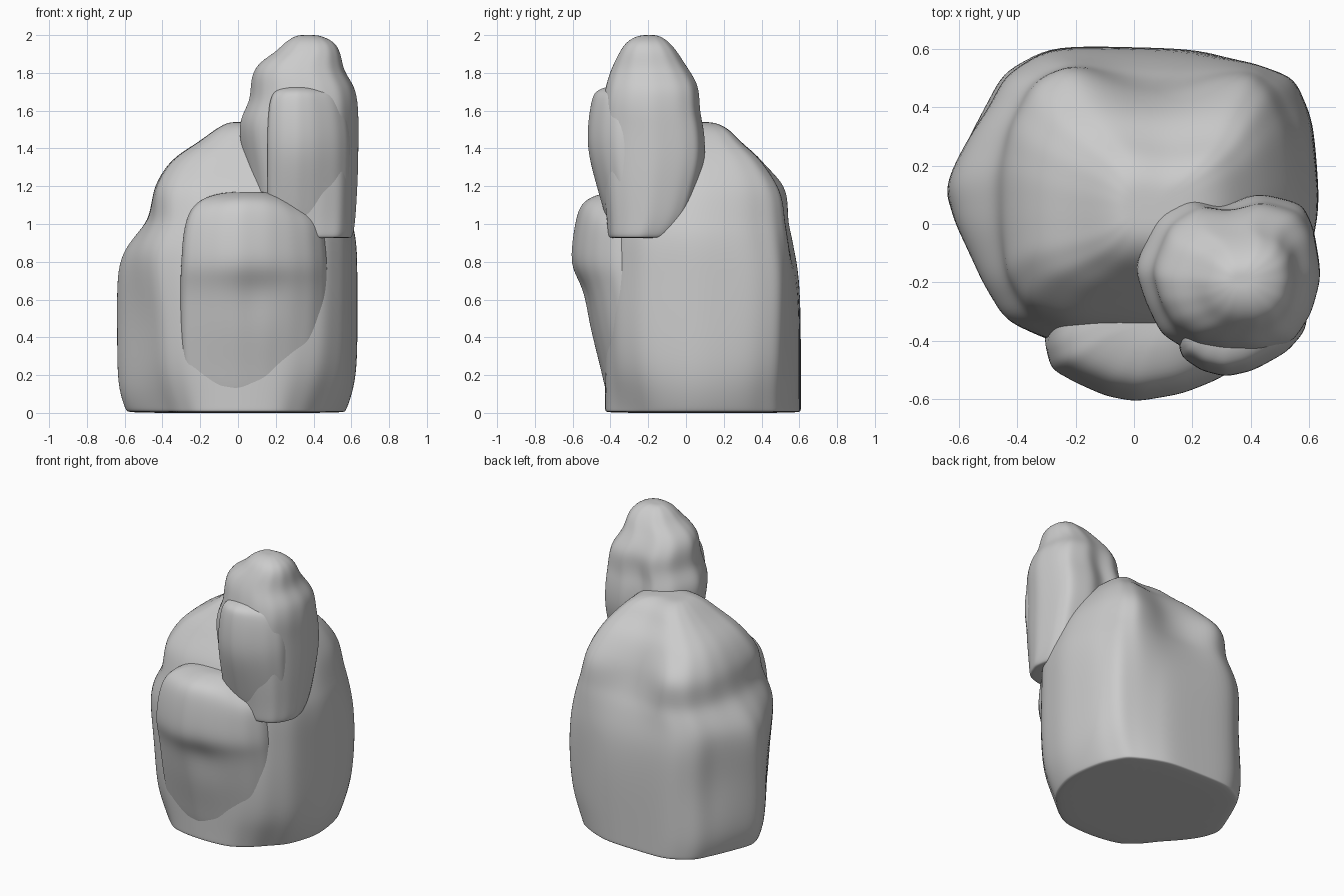
import bpy, bmesh, math
from mathutils import Vector


def fit(value, old, new):
    return new[0] + (value - old[0]) / (old[1] - old[0]) * (new[1] - new[0])


def unit_outline(outline):
    """Scale an outline to the unit square and halve each of its segments."""
    ox, oy = [(min(c), max(c)) for c in zip(*outline)]
    pts = [Vector((fit(x, ox, (0, 1)), fit(y, oy, (0, 1)))) for x, y in outline]
    return [r for i, p in enumerate(pts) for r in (p, (p + pts[(i + 1) % len(pts)]) / 2)]


def rock(name, low, high, morph, levels, bumps, box):
    """Loft from a low outline to a high one through levels (z, xmin, xmax, ymin, ymax),
    push bumps (centre, radius, offset), smooth, then fit to the bounding box."""
    low, high = unit_outline(low), unit_outline(high)
    n = len(low)
    bm = bmesh.new()
    rings = []
    for z, x0, x1, y0, y1 in levels:
        t = min(1, max(0, (z - morph[0]) / (morph[1] - morph[0])))
        pts = [a.lerp(b, t) for a, b in zip(low, high)]
        ux, uy = [(min(c), max(c)) for c in zip(*pts)]
        rings.append([bm.verts.new((fit(p.x, ux, (x0, x1)), fit(p.y, uy, (y0, y1)), z))
                      for p in pts])
    for a, b in zip(rings, rings[1:]):
        for i in range(n):
            j = (i + 1) % n
            bm.faces.new((a[i], a[j], b[j], b[i]))
    for ring, flip in ((rings[0], True), (rings[-1], False)):
        c = bm.verts.new(sum((v.co for v in ring), Vector()) / n)
        for i in range(n):
            tri = (ring[i], ring[(i + 1) % n], c)
            bm.faces.new(tri[::-1] if flip else tri)
    for v in bm.verts:
        co = v.co.copy()
        for centre, radius, offset in bumps:
            d = Vector([(co[k] - centre[k]) / radius[k] for k in range(3)])
            v.co += Vector(offset) * math.exp(-d.length_squared)
    mesh = bpy.data.meshes.new(name)
    bm.to_mesh(mesh)
    bm.free()
    obj = bpy.data.objects.new(name, mesh)
    bpy.context.collection.objects.link(obj)
    sub = obj.modifiers.new("smooth", 'SUBSURF')
    sub.levels = sub.render_levels = 2
    obj.data = bpy.data.meshes.new_from_object(
        obj.evaluated_get(bpy.context.evaluated_depsgraph_get()))
    obj.modifiers.clear()
    for k in range(3):
        vals = [v.co[k] for v in obj.data.vertices]
        old = (min(vals), max(vals))
        for v in obj.data.vertices:
            v.co[k] = fit(v.co[k], old, box[k])
    obj.data.name = name
    for p in obj.data.polygons:
        p.use_smooth = True
    return obj


# Large main boulder with stepped shoulders and a flat base
rock("main_boulder",
     [(-.64, .12), (-.60, 0), (-.48, -.20), (-.40, -.34), (-.26, -.41), (0, -.43),
      (.27, -.43), (.45, -.37), (.57, -.22), (.63, .05), (.61, .35), (.55, .5),
      (.4, .55), (.2, .6), (-.27, .61), (-.45, .52), (-.54, .35)],
     [(-.45, .18), (-.45, 0), (-.44, -.17), (-.37, -.29), (-.22, -.35), (0, -.36),
      (.25, -.36), (.42, -.32), (.52, -.19), (.57, .05), (.55, .33), (.50, .47),
      (.40, .53), (.12, .49), (-.18, .54), (-.34, .48), (-.42, .34)],
     (.6, 1.15),
     [(0, -.57, .56, -.42, .59), (.01, -.59, .57, -.43, .60), (.03, -.60, .58, -.43, .60),
      (.12, -.63, .61, -.43, .60), (.25, -.64, .63, -.43, .60), (.5, -.64, .63, -.43, .60),
      (.72, -.64, .63, -.42, .595), (.85, -.61, .63, -.41, .575), (.95, -.53, .62, -.40, .56),
      (1.02, -.47, .60, -.39, .545), (1.12, -.45, .57, -.36, .53), (1.2, -.435, .54, -.33, .50),
      (1.3, -.38, .48, -.26, .43), (1.37, -.31, .43, -.215, .37), (1.43, -.21, .38, -.17, .29),
      (1.5, -.12, .31, -.12, .23), (1.535, -.06, .23, -.06, .16), (1.54, -.02, .15, -.01, .11)],
     [((.03, .52, 1.12), (.17, .14, .2), (0, -.05, -.02)),      # back hollow
      ((-.22, .50, 1.16), (.13, .14, .1), (-.01, .03, .03)),    # back left knob
      ((.60, .5, 1.05), (.18, .22, .25), (-.05, -.02, 0)),      # tapered back right
      ((-.5, .42, .6), (.15, .15, .3), (.03, -.03, 0)),
      ((.48, -.40, 0), (.22, .22, .2), (-.06, .05, 0)),         # rounded base corners
      ((.58, .52, 0), (.22, .22, .25), (-.05, -.03, 0)),
      ((-.42, -.36, 0), (.2, .2, .2), (.05, .05, 0))],
     ((-.64, .632), (-.43, .608), (0, 1.54)))

# Slab leaning out of the front face
slab = [(-.30, -.40), (-.28, -.49), (-.20, -.535), (-.1, -.58), (0, -.60), (.15, -.575),
        (.27, -.525), (.37, -.46), (.44, -.37), (.46, -.22), (.1, -.2), (-.24, -.22)]
rock("front_slab", slab, slab, (0, 1),
     [(.08, -.24, .40, -.40, -.2), (.10, -.27, .42, -.42, -.2), (.25, -.30, .45, -.45, -.2),
      (.45, -.305, .47, -.505, -.2), (.62, -.305, .48, -.54, -.2), (.70, -.305, .48, -.57, -.2),
      (.78, -.30, .48, -.605, -.2), (.9, -.295, .47, -.595, -.2), (1.0, -.28, .46, -.58, -.2),
      (1.08, -.25, .43, -.56, -.2), (1.13, -.19, .37, -.52, -.2), (1.16, -.10, .28, -.43, -.22),
      (1.165, 0, .2, -.38, -.25)],
     [((.1, -.54, .62), (.12, .12, .12), (0, .025, 0)),
      ((.38, -.42, 1.12), (.14, .2, .1), (0, 0, -.05))],
     ((-.305, .48), (-.605, -.2), (.08, 1.17)))

# Tall upper rock overhanging the right front shoulder
rock("upper_rock",
     [(.01, -.14), (.05, -.26), (.10, -.36), (.18, -.41), (.28, -.43), (.42, -.43),
      (.54, -.39), (.60, -.29), (.635, -.17), (.61, -.02), (.57, .06), (.42, .095),
      (.30, .05), (.20, .085), (.09, .03)],
     [(.05, -.16), (.07, -.26), (.12, -.34), (.20, -.40), (.30, -.42), (.41, -.42),
      (.51, -.38), (.58, -.29), (.60, -.17), (.58, -.05), (.52, .03), (.42, .07),
      (.32, .06), (.20, .05), (.10, -.02)],
     (1.5, 1.9),
     [(.925, .12, .59, -.40, -.09), (.93, .11, .60, -.41, -.08), (.95, .10, .61, -.415, -.06),
      (1.03, .09, .62, -.42, 0), (1.2, .07, .63, -.44, .05), (1.35, .04, .635, -.45, .09),
      (1.5, .015, .635, -.45, .08), (1.58, .035, .635, -.445, .06), (1.65, .075, .63, -.44, .055),
      (1.73, .08, .615, -.425, .05), (1.80, .09, .565, -.405, .01), (1.86, .13, .55, -.38, -.03),
      (1.91, .21, .54, -.355, -.06), (1.96, .255, .515, -.325, -.10), (1.99, .30, .46, -.28, -.14),
      (2.0, .33, .42, -.24, -.17)],
     [],
     ((.01, .637), (-.45, .1), (.925, 2.0)))

# Thin plate on the front of the upper rock
plate = [(.155, -.42), (.17, -.46), (.23, -.50), (.31, -.52), (.40, -.50), (.51, -.44),
         (.57, -.37), (.58, -.26), (.18, -.27)]
rock("upper_plate", plate, plate, (0, 1),
     [(1.0, .18, .55, -.41, -.25), (1.04, .16, .575, -.425, -.25), (1.2, .155, .59, -.47, -.25),
      (1.35, .155, .595, -.51, -.25), (1.46, .155, .595, -.52, -.25), (1.58, .16, .58, -.51, -.25),
      (1.66, .17, .56, -.495, -.25), (1.70, .19, .53, -.48, -.25), (1.725, .23, .47, -.43, -.25),
      (1.73, .28, .42, -.38, -.28)],
     [], ((.155, .595), (-.52, -.25), (1.0, 1.73)))
